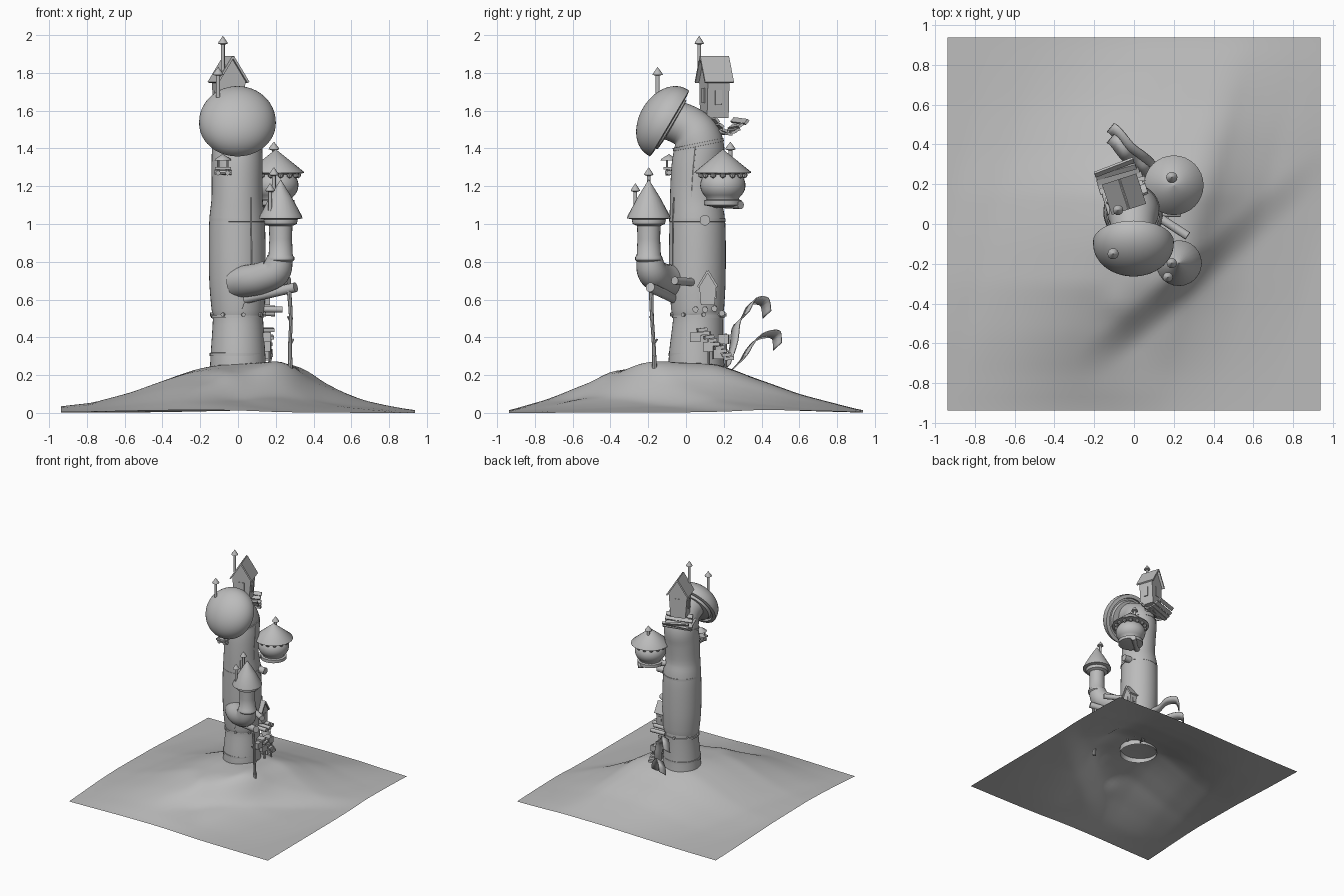
import bpy, bmesh, math, random
from mathutils import Vector, Matrix

if "Cube" in bpy.data.objects:
    bpy.data.objects.remove(bpy.data.objects["Cube"])

random.seed(4)
grey = bpy.data.materials.new("plain_grey")
grey.diffuse_color = (0.5, 0.5, 0.5, 1)
grey.use_nodes = True
grey.node_tree.nodes["Principled BSDF"].inputs["Base Color"].default_value = grey.diffuse_color


def finish(name, bm, smooth=True):
    bmesh.ops.recalc_face_normals(bm, faces=bm.faces)
    me = bpy.data.meshes.new(name)
    bm.to_mesh(me)
    bm.free()
    me.materials.append(grey)
    ob = bpy.data.objects.new(name, me)
    bpy.context.collection.objects.link(ob)
    if smooth:
        bpy.ops.object.select_all(action='DESELECT')
        ob.select_set(True)
        bpy.context.view_layer.objects.active = ob
        bpy.ops.object.shade_smooth_by_angle(angle=math.radians(40))
    return ob


def skin(bm, rings, capped=True):
    for a, b in zip(rings, rings[1:]):
        n = len(a)
        for i in range(n):
            bm.faces.new((a[i], a[(i + 1) % n], b[(i + 1) % n], b[i]))
    if capped:
        bm.faces.new(rings[0][::-1])
        bm.faces.new(rings[-1])


def curve(keys, t):
    """Catmull-Rom through a list of tuples, t in 0..1"""
    f = t * (len(keys) - 1)
    i = min(int(f), len(keys) - 2)
    u = f - i
    p = [Vector(keys[max(0, min(len(keys) - 1, i + k))]) for k in (-1, 0, 1, 2)]
    return 0.5 * (2 * p[1] + (p[2] - p[0]) * u + (2 * p[0] - 5 * p[1] + 4 * p[2] - p[3]) * u * u
                  + (3 * p[1] - p[0] - 3 * p[2] + p[3]) * u ** 3)


def tube(name, keys, steps=1, n=32, capped=True):
    """keys are (x, y, z, radius)"""
    cnt = (len(keys) - 1) * steps
    pts = [curve(keys, i / cnt) for i in range(cnt + 1)]
    pos = [Vector(p[:3]) for p in pts]
    bm, rings, side, last = bmesh.new(), [], None, None
    for i, p in enumerate(pos):
        d = (pos[min(i + 1, cnt)] - pos[max(i - 1, 0)]).normalized()
        side = d.orthogonal().normalized() if side is None else last.rotation_difference(d) @ side
        last, up = d, d.cross(side)
        rings.append([bm.verts.new(p + pts[i][3] * (side * math.cos(a) + up * math.sin(a)))
                      for a in (2 * math.pi * k / n for k in range(n))])
    skin(bm, rings, capped)
    return finish(name, bm)


def lathe(name, prof, loc, axis=(0, 0, 1), n=32):
    """prof is (radius, height) along axis"""
    m = Matrix.Translation(loc) @ Vector((0, 0, 1)).rotation_difference(Vector(axis)).to_matrix().to_4x4()
    bm = bmesh.new()
    rings = [[bm.verts.new(m @ Vector((max(r, .001) * math.cos(a), max(r, .001) * math.sin(a), z)))
              for a in (2 * math.pi * k / n for k in range(n))] for r, z in prof]
    skin(bm, rings)
    return finish(name, bm)


def log(name, a, b, r, n=12):
    return tube(name, [(*a, r), (*b, r)], 1, n)


def box(name, loc, size, yaw=0, tilt=0, pitch=0):
    bm = bmesh.new()
    m = (Matrix.Translation(loc) @ Matrix.Rotation(yaw, 4, 'Z') @ Matrix.Rotation(tilt, 4, 'X')
         @ Matrix.Rotation(pitch, 4, 'Y') @ Matrix.Diagonal((*size, 1)))
    bmesh.ops.create_cube(bm, size=1, matrix=m)
    return finish(name, bm, False)


def house(name, loc, w, d, h, rise, yaw, over=.02):
    """gabled hut, ridge along local y"""
    m = Matrix.Translation(loc) @ Matrix.Rotation(yaw, 4, 'Z')
    bm = bmesh.new()
    out = [(-w * .4, 0), (w * .4, 0), (w / 2, h), (0, h + rise), (-w / 2, h)]
    skin(bm, [[bm.verts.new(m @ Vector((x, y, z))) for x, z in out] for y in (-d / 2, d / 2)])
    finish(name + "_walls", bm, False)
    slope = math.atan2(rise, w / 2)
    length = math.hypot(rise, w / 2) + over
    for s in (-1, 1):
        mid = Vector((s * length / 2 * math.cos(slope), 0, h + rise + .006 - length / 2 * math.sin(slope)))
        box(name + "_roof", m @ mid, (length, d + 2 * over, .012), yaw, 0, s * slope)
        box(name + "_window", m @ Vector((0, s * d / 2, h * .6)), (w * .3, .008, h * .4), yaw)
        box(name + "_side_window", m @ Vector((s * w * .45, 0, h * .55)), (.012, d * .3, h * .4), yaw)


def finial(name, loc, h, r=.011):
    lathe(name, [(r, -.03), (r, h - .045), (r * 2.6, h - .04), (r * 2.2, h - .03), (0, h)], loc, n=10)


# Hill: two height profiles multiplied and skewed, with a steep bank at the front right
PX = [(-.94, .03), (-.7, .06), (-.5, .12), (-.3, .2), (-.2, .235), (-.1, .255), (.1, .265), (.25, .26),
      (.33, .23), (.4, .175), (.5, .12), (.62, .07), (.8, .03), (.94, .004)]
PY = [(-.94, .012), (-.75, .07), (-.55, .15), (-.4, .2), (-.3, .235), (-.1, .26), (0, .265), (.15, .262),
      (.25, .23), (.35, .19), (.45, .155), (.6, .1), (.75, .06), (.94, .012)]


def height(prof, v):
    v = max(prof[0][0], min(prof[-1][0], v))
    i = max(k for k in range(len(prof) - 1) if prof[k][0] <= v)
    a, b = prof[i], prof[i + 1]
    return a[1] + (b[1] - a[1]) * (v - a[0]) / (b[0] - a[0])


def soft(prof, v):
    return sum(height(prof, v + k * .025) for k in (-1, 0, 1)) / 3


def step(v, lo, hi):
    t = max(0, min(1, (v - lo) / (hi - lo)))
    return t * t * (3 - 2 * t)


def ground(x, y):
    z = soft(PX, x - .25 * y) * soft(PY, y) / .265
    z += .03 * math.exp(-((x - .24) ** 2 + (y + .2) ** 2) / .02)
    z *= 1 - .48 * step(.65 * x - .76 * y, .3, .48) * step(.76 * x + .65 * y, -.75, -.35)
    return z + .018 * math.exp(-((x + .08) ** 2 + (y + .4) ** 2) / .006)


bm = bmesh.new()
bmesh.ops.create_grid(bm, x_segments=56, y_segments=56, size=.938)
for v in bm.verts:
    v.co.z = ground(v.co.x, v.co.y)
finish("hill", bm)

# Main tower, open at the base, bending forward at the top into the big cap
tube("main_tower", [(0, .055, .215, .15), (0, .055, .32, .144), (0, .065, .5, .133), (0, .062, .55, .14),
                    (-.003, .06, .72, .15), (-.005, .06, 1, .148), (-.005, .05, 1.14, .135),
                    (-.005, .058, 1.3, .135), (-.005, .07, 1.4, .133), (-.005, .048, 1.47, .128),
                    (-.005, -.002, 1.52, .113), (-.005, -.09, 1.555, .108)], 4, 40, False)
for z, y, r in ((.31, .055, .147), (.51, .065, .139), (1.02, .06, .149)):
    lathe("tower_band", [(r - .02, -.01), (r, -.008), (r, .008), (r - .02, .01)], (-.003, y, z), n=40)
lathe("neck_band", [(.12, -.01), (.137, -.008), (.137, .008), (.12, .01)], (-.005, .065, 1.42), (0, -.2, 1), 40)
for i in range(8):
    a = i * math.pi / 4 + .2
    d = Vector((math.cos(a), math.sin(a), 0))
    c = Vector((0, .065, .52))
    log("band_peg", c + d * .12, c + d * .15, .011, 8)
tube("tower_seam", [(.02, -.075, .55, .004), (.07, -.072, .72, .004), (.07, -.07, 1, .004),
                    (.07, -.065, 1.14, .004)], 4, 6)
tube("tower_seam", [(.13, .03, 1.0, .005), (.124, .03, 1.14, .005), (.126, .04, 1.3, .005),
                    (.125, .05, 1.42, .005)], 4, 6)

# Big domed cap facing forward
dome = [(.10, -.035), (.15, -.03), (.155, -.005), (.17, -.005), (.175, -.02), (.203, -.015)]
dome += [(.203 * math.cos(a), .148 * math.sin(a)) for a in (math.pi / 2 * i / 14 for i in range(15))]
lathe("dome_cap", dome, (-.003, -.10, 1.54), (0, -.86, .51), 48)
finial("dome_chimney", (-.105, -.15, 1.70), .13)

# Top house on its curled plank deck
yaw = math.radians(18)
house("top_house", (-.05, .15, 1.56), .15, .12, .2, .12, yaw)
finial("top_house_chimney", (-.08, .07, 1.84), .155, .01)
for i in range(8):
    t = i / 7
    box("deck_plank", (-.03 - .07 * t, .13 + .155 * t, 1.545 - .065 * math.sin(t * math.pi)),
        (.22 + random.uniform(-.02, .02), .03, .014), yaw, (t - .5) * 1.7, random.uniform(-.08, .08))
for s in (-1, 1):
    c = Vector((-.06 + s * .08, .15 + s * .03, 1.5))
    log("deck_beam", c + Vector((.02, -.07, 0)), c + Vector((-.02, .06, -.02)), .012)

# Round hanging house on the right with a wide cone roof
R = Vector((.2, .195, 0))
bulb = [(.05, 1.09), (.1, 1.10), (.1, 1.125), (.085, 1.13)]
bulb += [(.12 * math.cos(a), 1.205 + .095 * math.sin(a)) for a in (-.75 + .17 * i for i in range(12))]
lathe("round_house", bulb, R)
lathe("round_house_roof", [(.1, 1.262), (.15, 1.27), (.148, 1.277), (.07, 1.34), (0, 1.395)], R, n=32)
for i in range(14):
    a = i * math.pi / 7
    lathe("roof_scallop", [(0, -.02), (.013, -.012), (.016, 0), (.008, .012)],
          R + Vector((.118 * math.cos(a), .118 * math.sin(a), 1.262)), n=8)
finial("round_house_chimney", (.19, .235, 1.34), .095, .011)
log("round_house_beam", (.06, .12, 1.11), (.25, .29, 1.1), .022)
log("stub_log", (.08, .1, 1.02), (.19, .1, 1.02), .028)

# Side turret growing on a curved elbow
tube("turret_elbow", [(.0, -.03, .69, .085), (.06, -.09, .7, .085), (.13, -.14, .715, .083),
                      (.2, -.18, .75, .08), (.222, -.195, .82, .068)], 5, 24)
T = Vector((.226, -.197, 0))
lathe("turret", [(.062, .8), (.072, .81), (.072, .825), (.064, .835), (.06, .92), (.062, .99),
                 (.085, 1.0), (.09, 1.02), (.085, 1.035)], T, n=24)
lathe("turret_roof", [(.09, 1.025), (.115, 1.03), (.113, 1.042), (.06, 1.14), (0, 1.235)], T, n=24)
finial("turret_chimney", (.19, -.197, 1.18), .12, .01)
finial("turret_side_chimney", (.17, -.268, 1.1), .115, .01)
log("elbow_beam", (.025, -.05, .6), (.305, -.19, .665), .026)
log("elbow_stub", (.1, .05, .69), (.27, -.06, .7), .022)
tube("support_post", [(.28, -.165, .19, .014), (.275, -.17, .35, .01), (.28, -.18, .5, .01),
                      (.27, -.185, .65, .012)], 3, 8)
for z, s in ((.36, 1), (.48, -1)):
    log("post_twig", (.278, -.172, z), (.278 + .015 * s, -.172 + .02 * s, z + .03), .005, 6)

# Small balcony on the front, upper left
for s in (-1, 1):
    log("balcony_log", (-.08 + s * .025, 0, 1.275), (-.08 + s * .025, -.11, 1.27), .013, 8)
    log("balcony_post", (-.08 + s * .025, -.1, 1.28), (-.08 + s * .025, -.1, 1.34), .006, 6)
log("balcony_cross_log", (-.125, -.09, 1.275), (-.035, -.09, 1.272), .013, 8)
box("balcony_floor", (-.08, -.09, 1.295), (.085, .06, .014))
lathe("balcony_roof", [(.045, 1.335), (.04, 1.345), (0, 1.37)], (-.08, -.09, 0), n=8)

# Gabled entrance on the right side, with logs beneath
house("entrance", (.135, .115, .57), .09, .07, .1, .075, math.pi / 2, .012)
for y, z in ((.05, .55), (.1, .55), (.15, .555), (.19, .53)):
    log("entrance_log", (.06, y, z), (.235 - .04 * (y > .12), y, z - .003), .016, 10)
# Crates, steps and planks at the foot
for i in range(9):
    box("step_plank", (.155 + random.uniform(-.02, .01), .085 + .018 * i, .44 - .019 * i),
        (.06, .05, .018), random.uniform(-.2, .2), random.uniform(-.2, .2))
for y, z in ((.05, .4), (.12, .35), (.2, .39), (.17, .31)):
    box("foot_crate", (.145, y, z), (.06, .055, .05), random.uniform(-.2, .2))
for y in (.12, .21):
    log("step_post", (.165, y, .24), (.165, y, .42), .007, 6)


# Two curling ribbons rising behind the tower
def ribbon(keys):
    bm = bmesh.new()
    w = Vector((.018, .022, .02))
    rows = []
    for i in range(25):
        p = curve(keys, i / 24)
        rows.append([bm.verts.new(p - w), bm.verts.new(p + w)])
    for a, b in zip(rows, rows[1:]):
        bm.faces.new((a[0], a[1], b[1], b[0]))
    ob = finish("curling_ribbon", bm)
    mod = ob.modifiers.new("thickness", 'SOLIDIFY')
    mod.thickness = .006


ribbon([(.11, .21, .24), (.09, .25, .36), (.06, .265, .47), (.0, .31, .52), (-.05, .35, .59),
        (-.1, .415, .59), (-.12, .43, .52)])
ribbon([(.12, .24, .23), (.08, .3, .29), (.04, .335, .35), (-.02, .38, .4), (-.07, .44, .42),
        (-.11, .48, .41), (-.12, .485, .35)])
